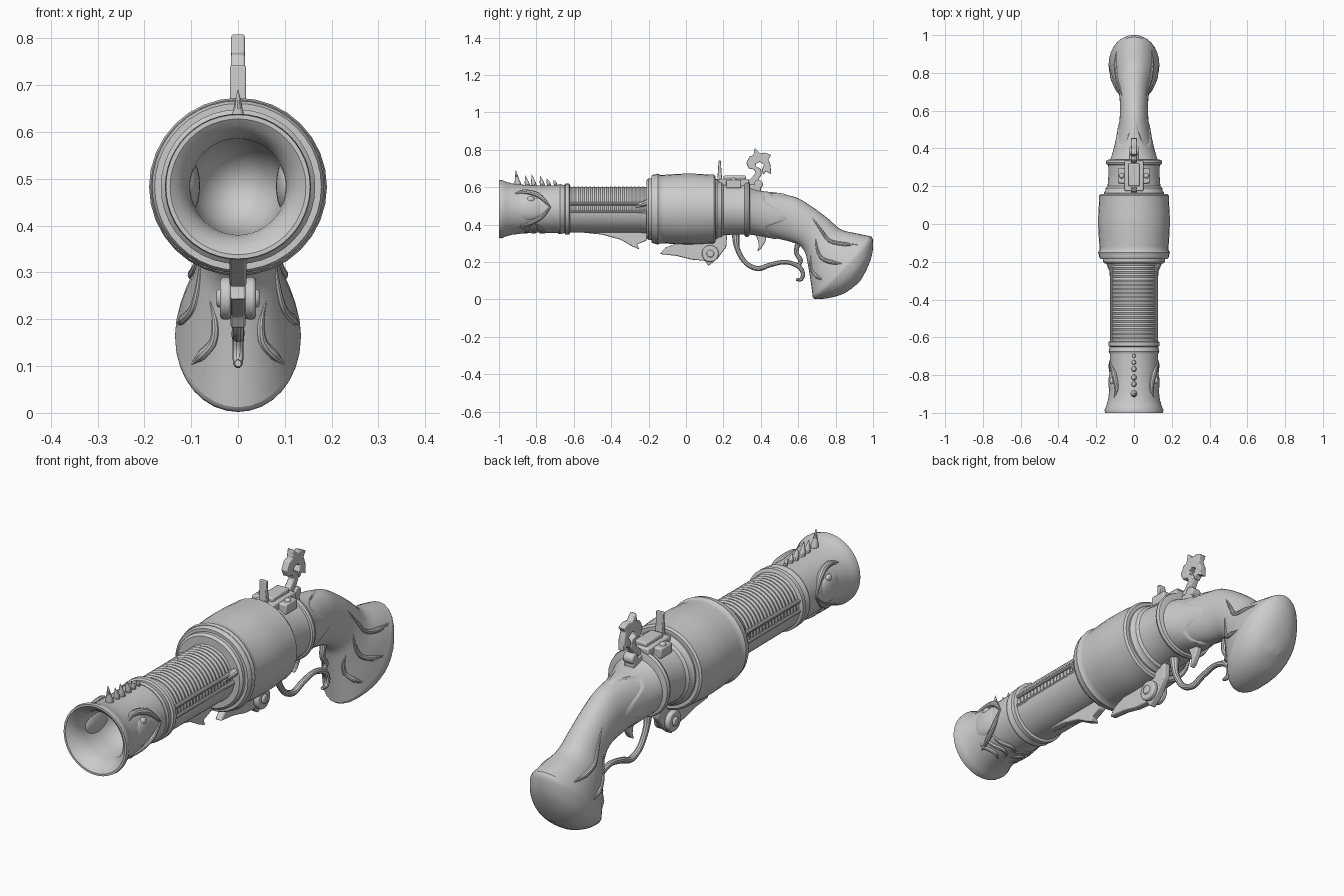
import bpy, bmesh, math
from mathutils import Vector

if "Cube" in bpy.data.objects:
    bpy.data.objects.remove(bpy.data.objects["Cube"])

AXIS = 0.483  # height of the barrel axis


def finish(name, bm):
    bmesh.ops.remove_doubles(bm, verts=bm.verts, dist=1e-5)
    bmesh.ops.recalc_face_normals(bm, faces=bm.faces)
    me = bpy.data.meshes.new(name)
    bm.to_mesh(me)
    bm.free()
    ob = bpy.data.objects.new(name, me)
    bpy.context.collection.objects.link(ob)
    return ob


def loft(name, rings, closed=True, cap=False):
    bm = bmesh.new()
    rows = [[bm.verts.new(p) for p in r] for r in rings]
    for a, b in zip(rows, rows[1:]):
        n = len(a)
        for i in range(n if closed else n - 1):
            j = (i + 1) % n
            bm.faces.new((a[i], a[j], b[j], b[i]))
    if cap:
        bm.faces.new(rows[0])
        bm.faces.new(rows[-1])
    return finish(name, bm)


def on_barrel(y, deg, r):
    a = math.radians(deg)
    return Vector((r * math.sin(a), y, AXIS + r * math.cos(a)))


def lathe(name, profile, n=40):
    return loft(name, [[on_barrel(y, 360 * i / n, r) for i in range(n)] for y, r in profile])


def plate(name, outline, half, bevel=0.005, x=0):
    bm = bmesh.new()
    f = bm.faces.new([bm.verts.new((x - half, y, z)) for y, z in outline])
    g = bmesh.ops.extrude_face_region(bm, geom=[f])
    vs = [v for v in g["geom"] if isinstance(v, bmesh.types.BMVert)]
    bmesh.ops.translate(bm, verts=vs, vec=(2 * half, 0, 0))
    ob = finish(name, bm)
    m = ob.modifiers.new("bevel", "BEVEL")
    m.width, m.segments = bevel, 2
    return ob


def box(name, lo, hi, bevel=0.006):
    return plate(name, [(lo[1], lo[2]), (hi[1], lo[2]), (hi[1], hi[2]), (lo[1], hi[2])],
                 (hi[0] - lo[0]) / 2, bevel, (hi[0] + lo[0]) / 2)


def spline(vals, t):
    """Catmull-Rom through a list of vectors, t counted in list steps."""
    i = min(int(t), len(vals) - 2)
    u = t - i
    p1, p2 = vals[i], vals[i + 1]
    p0, p3 = vals[max(i - 1, 0)], vals[min(i + 2, len(vals) - 1)]
    return 0.5 * (2 * p1 + (p2 - p0) * u + (2 * p0 - 5 * p1 + 4 * p2 - p3) * u * u
                  + (3 * p1 - p0 - 3 * p2 + p3) * u ** 3)


def tube(name, pts, radii, n=10, sub=5):
    """Tapered round rod through pts."""
    pts = [Vector(p) for p in pts]
    steps = (len(pts) - 1) * sub
    path = [spline(pts, k / sub) for k in range(steps + 1)]
    rings, side = [], None
    for k, p in enumerate(path):
        d = (path[min(k + 1, steps)] - path[max(k - 1, 0)]).normalized()
        if side is None:
            side = d.orthogonal()
        side = (side - d * side.dot(d)).normalized()
        up = d.cross(side)
        u = k / sub
        i = min(int(u), len(radii) - 2)
        r = max(radii[i] + (radii[i + 1] - radii[i]) * (u - i), 0.0008)
        rings.append([p + r * (side * math.cos(2 * math.pi * j / n) + up * math.sin(2 * math.pi * j / n))
                      for j in range(n)])
    return loft(name, rings, cap=True)


def ball(name, loc, scale):
    bpy.ops.mesh.primitive_uv_sphere_add(segments=20, ring_count=12, radius=1, location=loc)
    ob = bpy.context.object
    ob.name, ob.scale = name, scale
    return ob


def disc(name, x0, x1, y, z, r):
    bpy.ops.mesh.primitive_cylinder_add(vertices=24, radius=r, depth=x1 - x0, location=((x0 + x1) / 2, y, z),
                                        rotation=(0, math.pi / 2, 0))
    bpy.context.object.name = name
    m = bpy.context.object.modifiers.new("bevel", "BEVEL")
    m.width, m.segments = 0.006, 2


# flared muzzle with its bore
lathe("muzzle", [(-.70, 0), (-.72, .05), (-.77, .085), (-.85, .1), (-.93, .103), (-.965, .113), (-.988, .13),
                 (-1, .145), (-1, .154), (-.985, .156), (-.965, .147), (-.93, .137), (-.88, .131), (-.8, .126),
                 (-.72, .127), (-.67, .127), (-.67, .1)], 48)
lathe("muzzle_band", [(-.685, .11), (-.685, .13), (-.675, .134), (-.65, .128), (-.645, .136), (-.625, .136),
                      (-.62, .128), (-.62, .11)])
# ribbed barrel
ribs = [(-.63 + .0108 * k, .121 if k % 2 else .117) for k in range(41)]
lathe("barrel", ribs)
# fore-end shell under the barrel and its rails
loft("fore_end", [[on_barrel(y, 98 + 164 * i / 24, r) for i in range(25)]
                  for y, r in [(-.635, .115), (-.63, .125), (-.25, .127), (-.2, .13)]], closed=False)
for s in (-1, 1):
    for deg, r in ((76, .009), (97, .008)):
        tube("side_rail", [on_barrel(y, s * deg, .121) for y in (-.635, -.4, -.28, -.19)], [r, r, r, r * 1.6])
    tube("rail_flare", [on_barrel(-.27, s * 84, .115), on_barrel(-.23, s * 78, .127), on_barrel(-.18, s * 72, .145)],
         [.004, .014, .02])
plate("fore_end_fin", [(-.64, .39), (-.62, .365), (-.45, .347), (-.35, .32), (-.29, .285), (-.25, .268),
                       (-.262, .295), (-.21, .315), (-.195, .36), (-.195, .4)], .018)
# drum and rear breech
lathe("drum_front_flange", [(-.21, .1), (-.21, .155), (-.2, .165), (-.185, .165), (-.185, .178), (-.175, .184),
                            (-.16, .184), (-.155, .176), (-.155, .1)])
lathe("drum", [(-.165, .1), (-.165, .186), (-.15, .19), (-.138, .183), (-.12, .183), (-.05, .188), (0, .19),
               (.06, .189), (.13, .184), (.15, .184), (.158, .176), (.158, .1)], 32)
lathe("breech", [(.15, .16), (.165, .16), (.175, .152), (.19, .15), (.2, .14), (.25, .136), (.3, .136), (.312, .137),
                 (.315, .145), (.325, .149), (.338, .145), (.342, .13), (.345, .05)])

# grip: rows of top y, top z, bottom y, bottom z, half width
SECT = [Vector(v) for v in [
    (.33, .595, .33, .355, .122), (.4, .575, .42, .34, .1), (.5, .563, .5, .323, .083), (.59, .545, .56, .308, .075),
    (.68, .492, .605, .29, .075), (.76, .432, .637, .25, .081), (.83, .374, .652, .185, .096),
    (.92, .352, .666, .1, .117), (.99, .337, .678, .012, .132)]]


def grip_point(vals, t, a, k=1.0):
    ty, tz, by, bz, w = spline(vals, t)
    c = math.cos(a)
    return Vector((k * w * math.sin(a), (ty + by) / 2 + k * c * (ty - by) / 2, (tz + bz) / 2 + k * c * (tz - bz) / 2))


N = 32
ANG = [2 * math.pi * i / N for i in range(N)]
loft("grip", [[grip_point(SECT, 8 * k / 40, a) for a in ANG] for k in range(41)], cap=True)
CAP = [Vector(v) for v in [(.99, .337, .678, .012, .132), (1, .315, .695, .002, .134), (.997, .25, .765, .008, .12),
                           (.975, .18, .845, .032, .083), (.94, .112, .91, .078, .03), (.926, .093, .926, .093, 0)]]
loft("butt_cap", [[grip_point(CAP, 5 * k / 20, a) for a in ANG] for k in range(21)])
# pointed collar wrapped over the front of the grip
fine = [2 * math.pi * i / 64 for i in range(65)]


def collar_end(a):
    return 1.2 + 1.3 * abs(math.cos(2 * a)) ** 3 * (1 if math.cos(a) > -.5 else .5)


loft("grip_collar", [[grip_point(SECT, collar_end(a) * k / 10, a, 1.0 if k == 10 else 1.05) for a in fine]
                     for k in range(11)], closed=False)
# carved ridges on the grip sides
for s in (-1, 1):
    for turn, t0, t1 in ((1.0, 4.2, 7.7), (1.7, 5, 7.8), (2.4, 5.6, 7.6)):
        tube("grip_carving", [grip_point(SECT, t0 + (t1 - t0) * k / 4, s * (turn + .25 * math.sin(k)), .98)
                              for k in range(5)], [.002, .008, .01, .012, .002])

# trigger and guard
tube("trigger_guard", [(0, .265, .35), (0, .275, .27), (0, .32, .195), (0, .385, .165), (0, .45, .185),
                       (0, .53, .2), (0, .6, .178), (0, .625, .14), (0, .615, .108), (0, .588, .106)],
     [.022, .014, .013, .014, .013, .012, .013, .012, .011, .007])
tube("guard_rear_strut", [(0, .6, .18), (0, .612, .21), (0, .59, .25), (0, .6, .31)], [.01, .013, .012, .016])
plate("trigger", [(.365, .36), (.435, .36), (.425, .31), (.40, .27), (.38, .255), (.39, .285), (.385, .315)], .014)
# hanging leaf bracket with roller
plate("under_bracket", [(-.14, .243), (-.11, .278), (-.05, .3), (.04, .315), (.22, .35), (.215, .28), (.17, .22),
                        (.12, .18), (.1, .207), (.03, .213), (-.05, .233)], .016)
for s in (-1, 1):
    disc("roller_wheel", *sorted((s * .014, s * .038)), .13, .245, .045)
    disc("roller_hub", *sorted((s * .03, s * .046)), .13, .245, .02)

# lock plate, pan and post on top
box("lock_plate", (-.05, .175, .60), (.05, .335, .645))
box("lock_plate_wings", (-.085, .215, .595), (.085, .295, .64))
box("lock_ridge", (-.03, .2, .64), (.03, .32, .662))
for s in (-1, 1):
    ball("lock_screw", (s * .065, .255, .64), (.014, .014, .012))
plate("post", [(.165, .62), (.195, .62), (.19, .68), (.186, .742), (.174, .742), (.17, .68)], .017, .003)
# hammer
plate("hammer", [(.3, .625), (.34, .64), (.372, .675), (.365, .695), (.335, .7), (.322, .73), (.34, .765), (.36, .77),
                 (.368, .81), (.395, .782), (.425, .785), (.455, .772), (.44, .75), (.452, .72), (.455, .67),
                 (.428, .685), (.412, .667), (.405, .695), (.418, .72), (.395, .735), (.372, .725), (.375, .71),
                 (.4, .7), (.405, .67), (.385, .635), (.36, .6), (.3, .6)], .015, .004)
disc("hammer_pivot", -.024, .024, .388, .615, .023)
box("hammer_base", (-.024, .3, .575), (.024, .4, .615))

# beast face on the muzzle: crest spikes, eyes, cheeks, jaw folds
for y, z, r in ((-.905, .69, .02), (-.855, .662, .015), (-.82, .668, .016), (-.775, .66, .015), (-.74, .645, .012),
                (-.705, .635, .01)):
    tube("crest_spike", [(0, y + .012, .595), (0, y + .004, .625), (0, y - .005, z)], [r, r * .8, 0])
for s in (-1, 1):
    ball("cheek", (s * .108, -.84, .485), (.027, .085, .062))
    ball("eye", on_barrel(-.83, s * 66, .128), (.012, .02, .016))
    tube("brow", [on_barrel(y, s * d, .13) for y, d in ((-.93, 55), (-.87, 45), (-.79, 55), (-.725, 85))],
         [.004, .013, .015, .003])
    tube("cheek_edge", [on_barrel(y, s * d, .129) for y, d in ((-.725, 85), (-.77, 108), (-.83, 125), (-.9, 140))],
         [.004, .011, .012, .003])
    for k in range(3):
        tube("jaw_fold", [on_barrel(y + .045 * k, s * (d + 4 * k), .125) for y, d in
                          ((-.9, 110), (-.875, 135), (-.85, 155), (-.87, 172))], [.003, .011, .011, .005])

# smooth shading with sharp edges kept
bpy.ops.object.select_all(action="SELECT")
bpy.context.view_layer.objects.active = bpy.data.objects["drum"]
bpy.ops.object.shade_smooth_by_angle(angle=math.radians(35))
